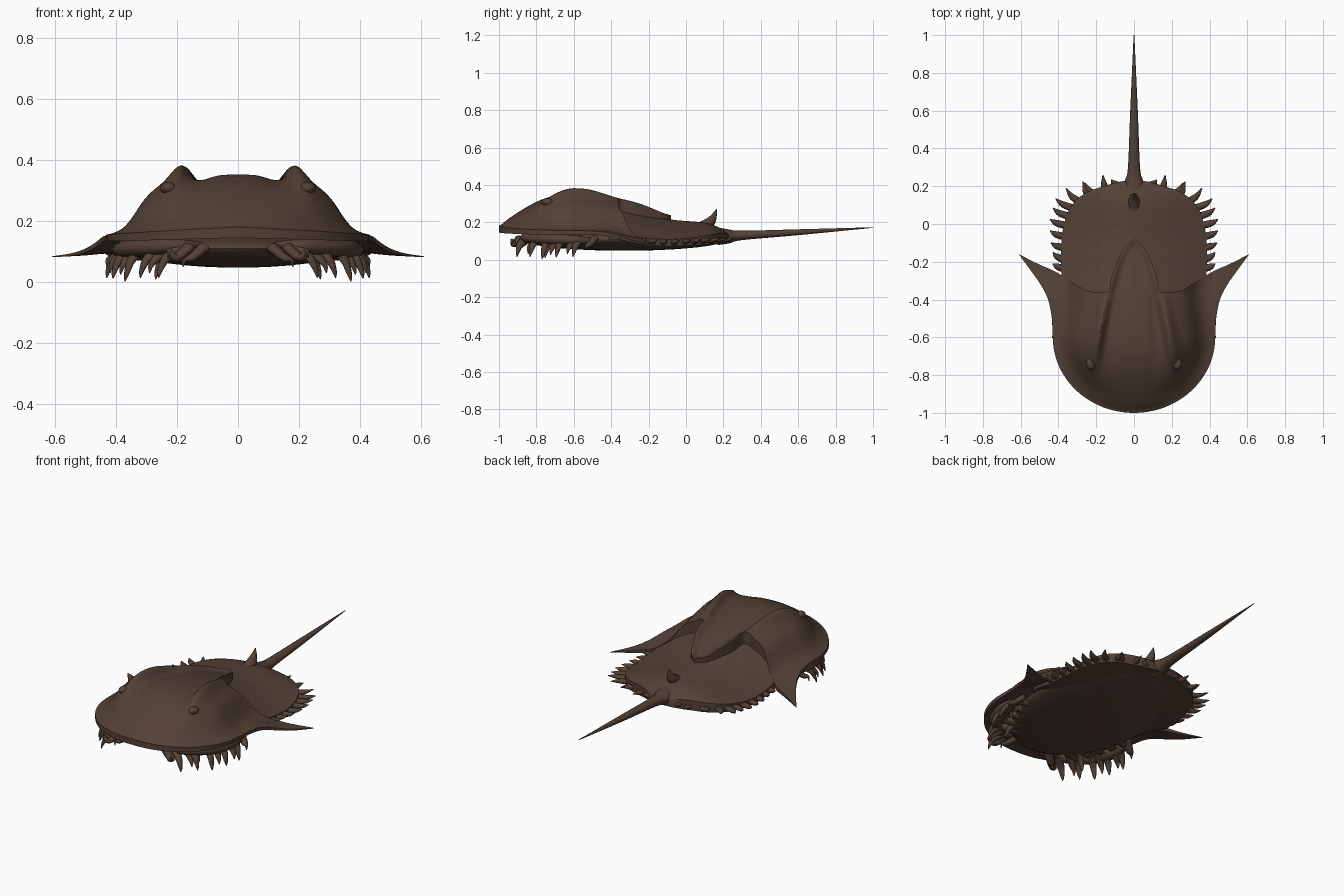
import bpy, bmesh, math
from mathutils import Vector

if "Cube" in bpy.data.objects:
    bpy.data.objects.remove(bpy.data.objects["Cube"])

brown = bpy.data.materials.new("dark brown shell")
brown.use_nodes = True
COLOUR = (0.085, 0.052, 0.036, 1)
brown.diffuse_color = COLOUR
brown.node_tree.nodes["Principled BSDF"].inputs["Base Color"].default_value = COLOUR


def finish(name, bm):
    bmesh.ops.remove_doubles(bm, verts=bm.verts, dist=0.0004)
    bmesh.ops.recalc_face_normals(bm, faces=bm.faces)
    mesh = bpy.data.meshes.new(name)
    bm.to_mesh(mesh)
    bm.free()
    mesh.materials.append(brown)
    ob = bpy.data.objects.new(name, mesh)
    bpy.context.collection.objects.link(ob)
    bpy.ops.object.select_all(action='DESELECT')
    bpy.context.view_layer.objects.active = ob
    ob.select_set(True)
    bpy.ops.object.shade_smooth_by_angle(angle=math.radians(50))
    return ob


def spline(points, steps):
    """Catmull-Rom through points of any dimension."""
    p = [Vector(q) for q in points]
    p = [p[0] * 2 - p[1]] + p + [p[-1] * 2 - p[-2]]
    out = []
    for a, b, c, d in zip(p, p[1:], p[2:], p[3:]):
        for k in range(steps):
            t = k / steps
            out.append(0.5 * (2 * b + (c - a) * t + (2 * a - 5 * b + 4 * c - d) * t * t
                              + (3 * b - a - 3 * c + d) * t ** 3))
    return out + [p[-2]]


def ramp(x, table):
    if x <= table[0][0]:
        return table[0][1]
    for (a, u), (b, v) in zip(table, table[1:]):
        if x <= b:
            return u + (v - u) * (x - a) / (b - a)
    return table[-1][1]


def soft(x, table, w):
    """Ramp averaged over a window, so it has no kinks."""
    return sum(ramp(x + w * k / 3, table) for k in range(-3, 4)) / 7


def shell(name, outline, top, bottom, cols=96):
    """Closed symmetric shell; outline rows are (half width, edge y, midline y)."""
    bm = bmesh.new()
    layers = []
    for height in (top, bottom):
        grid = []
        for X, Y, c in outline:
            row = []
            for j in range(cols + 1):
                u = 2 * j / cols - 1
                x, y = u * X, c + (Y - c) * abs(u)
                row.append(bm.verts.new((x, y, height(x, y))))
            grid.append(row)
        for r, s in zip(grid, grid[1:]):
            for j in range(cols):
                bm.faces.new((r[j], r[j + 1], s[j + 1], s[j]))
        layers.append(grid)
    up, low = layers
    for i in range(len(outline) - 1):
        for j in (0, cols):
            bm.faces.new((up[i][j], up[i + 1][j], low[i + 1][j], low[i][j]))
    return finish(name, bm)


def tube(bm, points, flat=1.0, sides=10, steps=5):
    """Tapered tube through points (x, y, z, radius)."""
    path = spline(points, steps)
    rings = []
    for i, p in enumerate(path):
        a, b = path[max(i - 1, 0)], path[min(i + 1, len(path) - 1)]
        turn = (b - a).to_3d().to_track_quat('Z', 'Y')
        r = max(p[3], 0.0015)
        rings.append([bm.verts.new(p.to_3d() + turn @ Vector(
            (r * math.cos(k * math.tau / sides), r * flat * math.sin(k * math.tau / sides), 0)))
            for k in range(sides)])
    for r, s in zip(rings, rings[1:]):
        for k in range(sides):
            n = (k + 1) % sides
            bm.faces.new((r[k], r[n], s[n], s[k]))
    bm.faces.new(rings[0])
    bm.faces.new(rings[-1])


def both_sides(name, paths, flat=1.0):
    bm = bmesh.new()
    for sx in (1, -1):
        for path in paths:
            tube(bm, [(sx * p[0], *p[1:]) for p in path], flat)
    return finish(name, bm)


# Head dome sections: steep at the flanks, sloping at the brow
FLANK = [(0, 1), (.3, .98), (.45, .93), (.58, .84), (.7, .63), (.77, .4), (.84, .15), (.92, .04), (1, 0)]
BROW = [(0, 1), (.25, .95), (.45, .8), (.6, .63), (.75, .43), (.9, .2), (1, 0)]
HEAD_MID = [(-.6, .355), (-.48, .342), (-.36, .315), (-.2, .262), (-.08, .222)]
RIDGE_X = [(-.76, .215), (-.56, .18), (-.36, .135), (-.2, .09), (-.12, .045), (-.08, 0)]
RIDGE_H = [(-.84, 0), (-.68, .035), (-.56, .048), (-.4, .035), (-.2, .022), (-.08, .01)]


def head_rim(x, y):
    droop = ramp(abs(x), [(.28, 0), (.42, 1), (.5, .6), (.61, 0)])
    return ramp(abs(x), [(0, .176), (.43, .155), (.61, .085)]) \
        - droop * soft(y, [(-.42, 0), (-.25, .045)], .04)


def head_top(x, y):
    side = x / ramp(y, [(-.6, .43), (-.36, .385)])
    ahead = min(y + .6, 0) / .4
    q = math.hypot(side, ahead)
    brow = ahead * ahead / max(q * q, 1e-6)
    dome = soft(q, FLANK, .05) * (1 - brow) + soft(q, BROW, .05) * brow
    rim = head_rim(x, y)
    z = rim + (soft(y, HEAD_MID, .05) - rim) * dome
    d = abs(x) - ramp(y, RIDGE_X)
    z += soft(y, RIDGE_H, .05) * math.exp(-(d / (.026 if d < 0 else .04)) ** 2)
    fade = soft(y, [(-.85, 0), (-.6, 1), (-.4, 1), (-.25, 0)], .04)
    return z - .017 * fade * math.exp(-((abs(x) - .122) / .042) ** 2)


# Head plate: rounded front, swept side spikes, pointed rear wedge
front = []
for k in range(24):
    a = math.pi / 2 * k / 24
    front.append(Vector((.43 * math.sin(a), -.6 - .4 * math.cos(a), -.7 + .08 * k / 24)))
flank = spline([(.43, -.6, -.62), (.435, -.5, -.6), (.455, -.4, -.59), (.495, -.32, -.582),
                (.555, -.235, -.572), (.61, -.16, -.56)], 5)
rear = spline([(.61, -.16, -.56), (.5, -.215, -.545), (.42, -.25, -.53), (.36, -.29, -.5),
               (.3, -.345, -.47), (.2, -.36, -.43), (.135, -.355, -.36), (.12, -.28, -.28),
               (.09, -.2, -.2), (.05, -.12, -.13), (0, -.08, -.1)], 4)
shell("head_shell", front + flank + rear[1:], head_top,
      lambda x, y: head_rim(x, y) - ramp(abs(x), [(0, .03), (.4, .022), (.61, .003)]))

# Rear plate
REAR_DOME = [(0, 1), (.2, .9), (.4, .7), (.6, .48), (.8, .2), (1, 0)]
REAR_MID = [(-.45, .31), (-.36, .295), (-.2, .24), (-.08, .21), (.02, .203), (.25, .205)]
REAR_RIM = [(-.36, .125), (-.25, .1), (-.1, .09), (.23, .105)]


def rear_top(x, y):
    back = (max(y + .1, 0) / .36) ** 3
    q = math.hypot(x / .43, back)
    rim = ramp(y, REAR_RIM)
    return rim + (soft(y, REAR_MID, .04) - rim) * soft(q, REAR_DOME, .06) + .004


edge = spline([(0, -.44, -.36), (.2, -.43, -.35), (.36, -.41, -.33), (.385, -.25, -.22),
               (.385, -.1, -.1), (.365, .02, 0), (.325, .105, .07), (.255, .165, .11),
               (.16, .2, .14), (.07, .225, .17), (0, .23, .19)], 5)
shell("rear_shell", edge, rear_top, lambda x, y: ramp(y, REAR_RIM) - .018)

# Movable spines around the rear plate
spines = []
for x, y, dx, dy in [(.38, -.23, .05, .02), (.38, -.18, .05, .03), (.38, -.12, .06, .02),
                     (.38, -.06, .065, .025), (.375, 0, .07, .025), (.355, .05, .075, .035),
                     (.335, .095, .08, .04), (.29, .13, .07, .06), (.24, .16, .03, .065),
                     (.22, .17, .04, .05), (.15, .195, .015, .065), (.09, .21, .03, .025)]:
    z = ramp(y, REAR_RIM)
    spines.append([(x - dx * .5, y - dy * .5, z, .02), (x + dx * .5, y + dy * .2, z + .004, .017),
                   (x + dx, y + dy, z + .012, .002)])
both_sides("edge_spines", spines, .75)

# Tail and the horn in front of it
bm = bmesh.new()
tube(bm, [(0, .17, .125, .06), (0, .23, .125, .048), (0, .3, .13, .032), (0, .6, .147, .02),
          (0, 1, .172, .002)], .8, 14)
finish("tail", bm)
bm = bmesh.new()
tube(bm, [(0, .03, .165, .03), (0, .09, .175, .034), (0, .13, .203, .028), (0, .15, .235, .016),
          (0, .163, .27, .002)])
finish("tail_horn", bm)

# Belly
bm = bmesh.new()
bmesh.ops.create_uvsphere(bm, u_segments=40, v_segments=20, radius=1)
for v in bm.verts:
    v.co = (v.co.x * .36, v.co.y * .55 - .33, v.co.z * .062 + .11)
finish("belly", bm)

# Eyes, low swellings on the outer side of the ridges
bm = bmesh.new()
for sx in (1, -1):
    made = bmesh.ops.create_uvsphere(bm, u_segments=16, v_segments=10, radius=1)
    for v in made["verts"]:
        v.co = (sx * .228 + v.co.x * .027, v.co.y * .032 - .74,
                v.co.z * .02 + head_top(.228, -.74) - .007)
finish("eyes", bm)

# Legs: thick limbs under the rim, ending in hooked claws
limbs = [[(.12, -.83, .125, .01), (.2, -.86, .12, .028), (.28, -.81, .115, .035),
          (.35, -.72, .11, .038), (.38, -.6, .105, .034), (.375, -.49, .1, .012)]]
for k in range(5):
    y = -.8 + .07 * k
    limbs.append([(.1, y + .08, .1, .03), (.2 + .02 * k, y + .03, .11, .035),
                  (.27 + .022 * k, y + .01, .1, .02)])
both_sides("legs", limbs, .8)
claws = []
for x, y, z in [(.18, -.89, .05), (.23, -.93, .08), (.26, -.9, .015), (.29, -.84, .03),
                (.32, -.83, .015), (.37, -.765, .003), (.385, -.72, .025), (.41, -.69, .012),
                (.42, -.63, .03), (.43, -.6, .015), (.43, -.53, .05), (.27, -.75, .01)]:
    claws.append([(x - .07, y + .04, .115, .026), (x - .025, y + .012, .08, .02),
                  (x - .005, y, z + .025, .011), (x, y - .004, z, .002)])
both_sides("claws", claws, .7)
